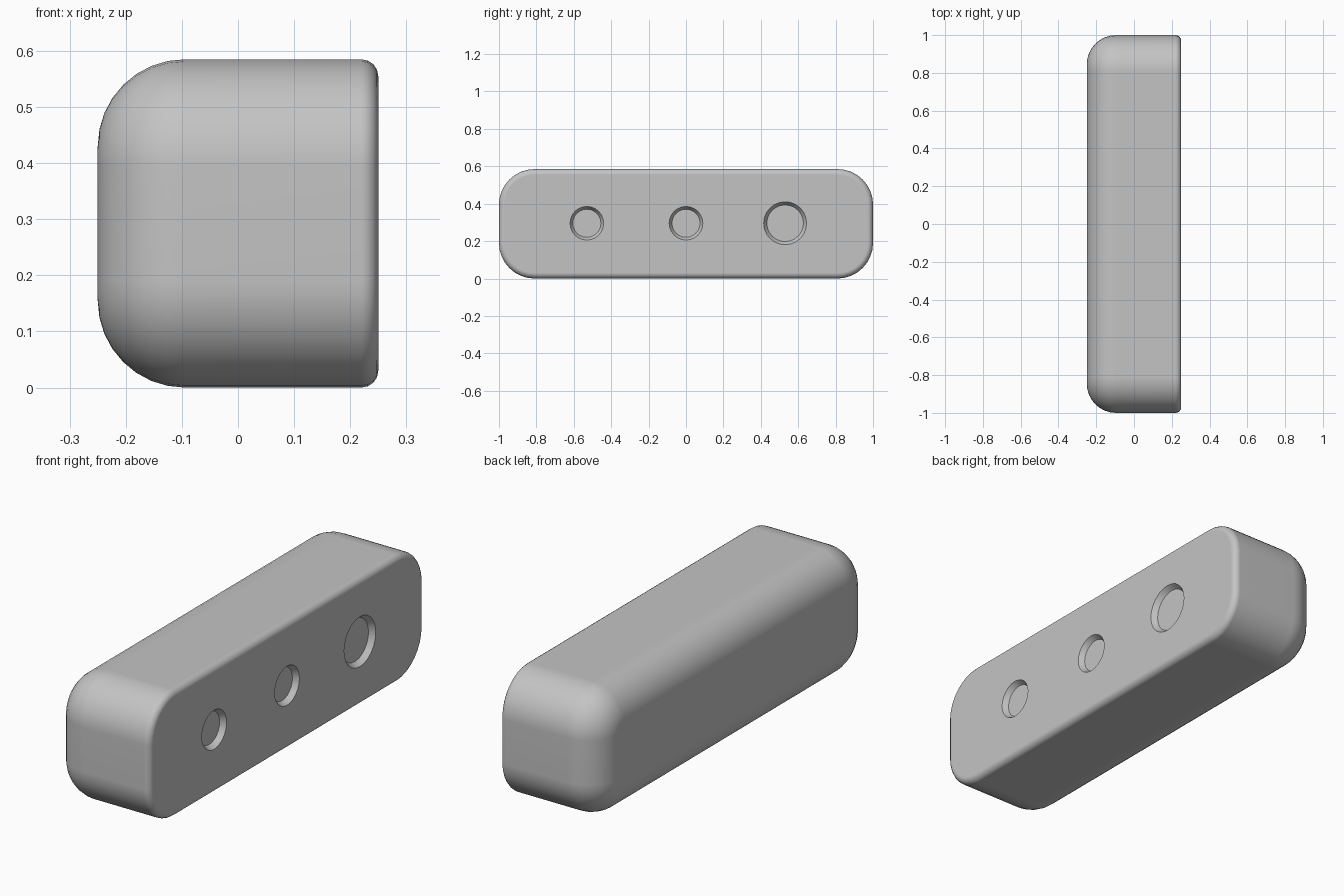
import bpy
import bmesh
from math import sin, cos, pi
from mathutils import Matrix

cube = bpy.data.objects.get("Cube")
if cube:
    bpy.data.objects.remove(cube)

HALF_X, HALF_Y, HEIGHT = 0.25, 1.0, 0.585
CORNER, BACK_R, FRONT_R = 0.19, 0.155, 0.03
MID = HEIGHT / 2

grey = bpy.data.materials.new("plain grey")
grey.use_nodes = True
colour = (0.55, 0.55, 0.55, 1)
grey.diffuse_color = colour
grey.node_tree.nodes["Principled BSDF"].inputs["Base Color"].default_value = colour


def add_object(name, bm):
    bmesh.ops.recalc_face_normals(bm, faces=bm.faces)
    mesh = bpy.data.meshes.new(name)
    bm.to_mesh(mesh)
    bm.free()
    mesh.materials.append(grey)
    obj = bpy.data.objects.new(name, mesh)
    bpy.context.collection.objects.link(obj)
    return obj


def rounded_ring(bm, x, inset, steps=8):
    """Rounded rectangle across the body, shrunk evenly by inset."""
    r = CORNER - inset
    cy, cz = HALF_Y - CORNER, MID - CORNER
    ring = []
    for q, (sy, sz) in enumerate([(1, 1), (-1, 1), (-1, -1), (1, -1)]):
        for i in range(steps + 1):
            a = (q + i / steps) * pi / 2
            ring.append(bm.verts.new((x, sy * cy + r * cos(a), MID + sz * cz + r * sin(a))))
    return ring


# Body: deep rounding at the back, small rounding round the flat face
sections = []
for i in range(9):
    a = i / 8 * pi / 2
    sections.append((-HALF_X + BACK_R * (1 - cos(a)), BACK_R * (1 - sin(a))))
for i in range(5):
    a = i / 4 * pi / 2
    sections.append((HALF_X - FRONT_R * (1 - sin(a)), FRONT_R * (1 - cos(a))))

bm = bmesh.new()
rings = [rounded_ring(bm, x, inset) for x, inset in sections]
for a, b in zip(rings, rings[1:]):
    for i in range(len(a)):
        j = (i + 1) % len(a)
        bm.faces.new((a[i], a[j], b[j], b[i]))
bm.faces.new(rings[0])
bm.faces.new(rings[-1])
body = add_object("body", bm)

# Shallow tapered recesses along the flat face
DEPTH, OVER = 0.025, 0.01
for y, outer, inner in [(-0.53, 0.09, 0.075), (0, 0.09, 0.075), (0.53, 0.115, 0.098)]:
    slope = (outer - inner) / DEPTH
    bm = bmesh.new()
    place = Matrix.Translation((HALF_X + (OVER - DEPTH) / 2, y, MID + 0.003)) @ Matrix.Rotation(pi / 2, 4, "Y")
    bmesh.ops.create_cone(bm, cap_ends=True, segments=24, radius1=inner,
                          radius2=outer + slope * OVER, depth=DEPTH + OVER, matrix=place)
    cutter = add_object("recess_cutter", bm)
    cutter.hide_render = True
    cut = body.modifiers.new("recess", "BOOLEAN")
    cut.operation, cut.solver, cut.object = "DIFFERENCE", "EXACT", cutter
    bpy.context.view_layer.objects.active = body
    bpy.ops.object.modifier_apply(modifier=cut.name)
    bpy.data.objects.remove(cutter)

# Smooth shading with crisp recess edges and a flat face
for obj in bpy.context.selected_objects:
    obj.select_set(False)
body.select_set(True)
bpy.context.view_layer.objects.active = body
bpy.ops.object.shade_smooth_by_angle(angle=pi / 6)
weighted = body.modifiers.new("face weighted normals", "WEIGHTED_NORMAL")
weighted.keep_sharp = True
